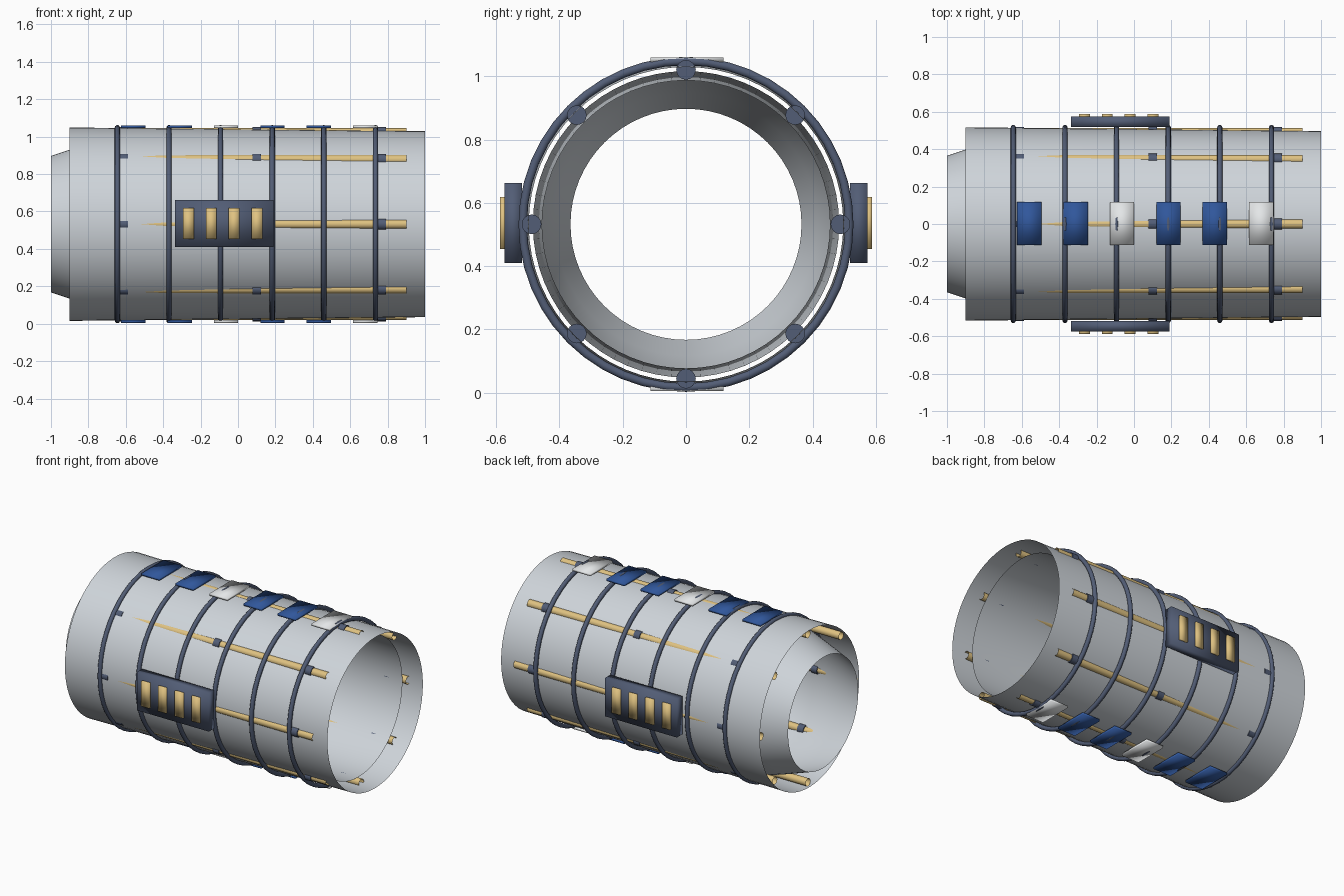
import bpy, bmesh, math
from mathutils import Matrix, Vector

if "Cube" in bpy.data.objects:
    bpy.data.objects.remove(bpy.data.objects["Cube"], do_unlink=True)

CZ = 0.532  # height of the long axis


def material(name, rgb):
    m = bpy.data.materials.new(name)
    m.use_nodes = True
    col = (*rgb, 1)
    m.diffuse_color = col
    m.node_tree.nodes["Principled BSDF"].inputs["Base Color"].default_value = col
    return m


GREY = material("pale grey", (0.62, 0.66, 0.70))
DARK = material("slate blue", (0.085, 0.11, 0.18))
GOLD = material("gold", (0.74, 0.54, 0.22))
BLUE = material("deep blue", (0.03, 0.095, 0.33))
WHITE = material("off white", (0.8, 0.82, 0.83))


def finish(name, bm, mat, sharp=None):
    mesh = bpy.data.meshes.new(name)
    bm.to_mesh(mesh)
    bm.free()
    mesh.materials.append(mat)
    ob = bpy.data.objects.new(name, mesh)
    bpy.context.collection.objects.link(ob)
    bpy.ops.object.select_all(action="DESELECT")
    ob.select_set(True)
    bpy.context.view_layer.objects.active = ob
    if sharp:
        bpy.ops.object.shade_smooth_by_angle(angle=math.radians(sharp))
    else:
        bpy.ops.object.shade_smooth()
    return ob


def lathe(name, profile, mat, closed=False, segs=64, sharp=30):
    """Spin (x, radius) points about the long axis."""
    bm = bmesh.new()
    rings = []
    for x, r in profile:
        rings.append([bm.verts.new((x, r * math.cos(a), CZ + r * math.sin(a)))
                      for a in (math.tau * i / segs for i in range(segs))])
    pairs = list(zip(rings, rings[1:]))
    if closed:
        pairs.append((rings[-1], rings[0]))
    for p, q in pairs:
        for i in range(segs):
            j = (i + 1) % segs
            bm.faces.new((p[i], p[j], q[j], q[i]))
    bmesh.ops.recalc_face_normals(bm, faces=bm.faces)
    return finish(name, bm, mat, sharp)


def tube(name, x0, x1, radius, centre, mat, caps, segs):
    """Cylinder lying along x."""
    bm = bmesh.new()
    bmesh.ops.create_cone(bm, cap_ends=caps, segments=segs, radius1=radius,
                          radius2=radius, depth=x1 - x0,
                          matrix=Matrix.Translation(((x0 + x1) / 2, *centre))
                          @ Matrix.Rotation(math.pi / 2, 4, "Y"))
    return finish(name, bm, mat, 40)


def box(name, centre, size, mat):
    bm = bmesh.new()
    bmesh.ops.create_cube(bm, size=1, matrix=Matrix.Translation(Vector(centre))
                          @ Matrix.Diagonal((*size, 1)))
    return finish(name, bm, mat)


# Outer hull and the inner liner with its tapered mouth
lathe("outer_hull", [(-0.9, 0.517), (1.0, 0.497)], GREY)
lathe("inner_liner", [(-1.0, 0.365), (-0.85, 0.415), (-0.69, 0.465),
                      (-0.5, 0.484), (0.88, 0.455)], GREY)

# Hoops around the hull
for k in range(6):
    x = -0.645 + 0.276 * k
    section = [(x + 0.014 * math.cos(a), 0.516 + 0.014 * math.sin(a))
               for a in (math.tau * i / 10 for i in range(10))]
    lathe(f"hoop_{k + 1}", section, DARK, closed=True, segs=48, sharp=60)

# Open pipes along the hull, each with three clamps
for k in range(8):
    a = math.tau * k / 8
    centre = (0.488 * math.cos(a), CZ + 0.488 * math.sin(a))
    tube(f"pipe_{k + 1}", -0.89, 0.9, 0.025, centre, GOLD, False, 16)
    for n, x in enumerate((-0.61, 0.1, 0.77)):
        tube(f"clamp_{k + 1}_{n + 1}", x - 0.022, x + 0.022, 0.031,
             centre, DARK, True, 16)

# Flat plates along the top and bottom
for side, word in ((1, "top"), (-1, "bottom")):
    for k in range(6):
        box(f"{word}_plate_{k + 1}", (-0.56 + 0.248 * k, 0.003, CZ + side * 0.52),
            (0.13, 0.23, 0.014), WHITE if k % 3 == 2 else BLUE)

# Side boxes with raised bars
for side, word in ((-1, "front"), (1, "back")):
    box(f"{word}_panel", (-0.073, side * 0.546, 0.536), (0.525, 0.056, 0.252), DARK)
    for k in range(4):
        box(f"{word}_bar_{k + 1}", (-0.265 + 0.122 * k, side * 0.578, 0.536),
            (0.058, 0.02, 0.165), GOLD)
